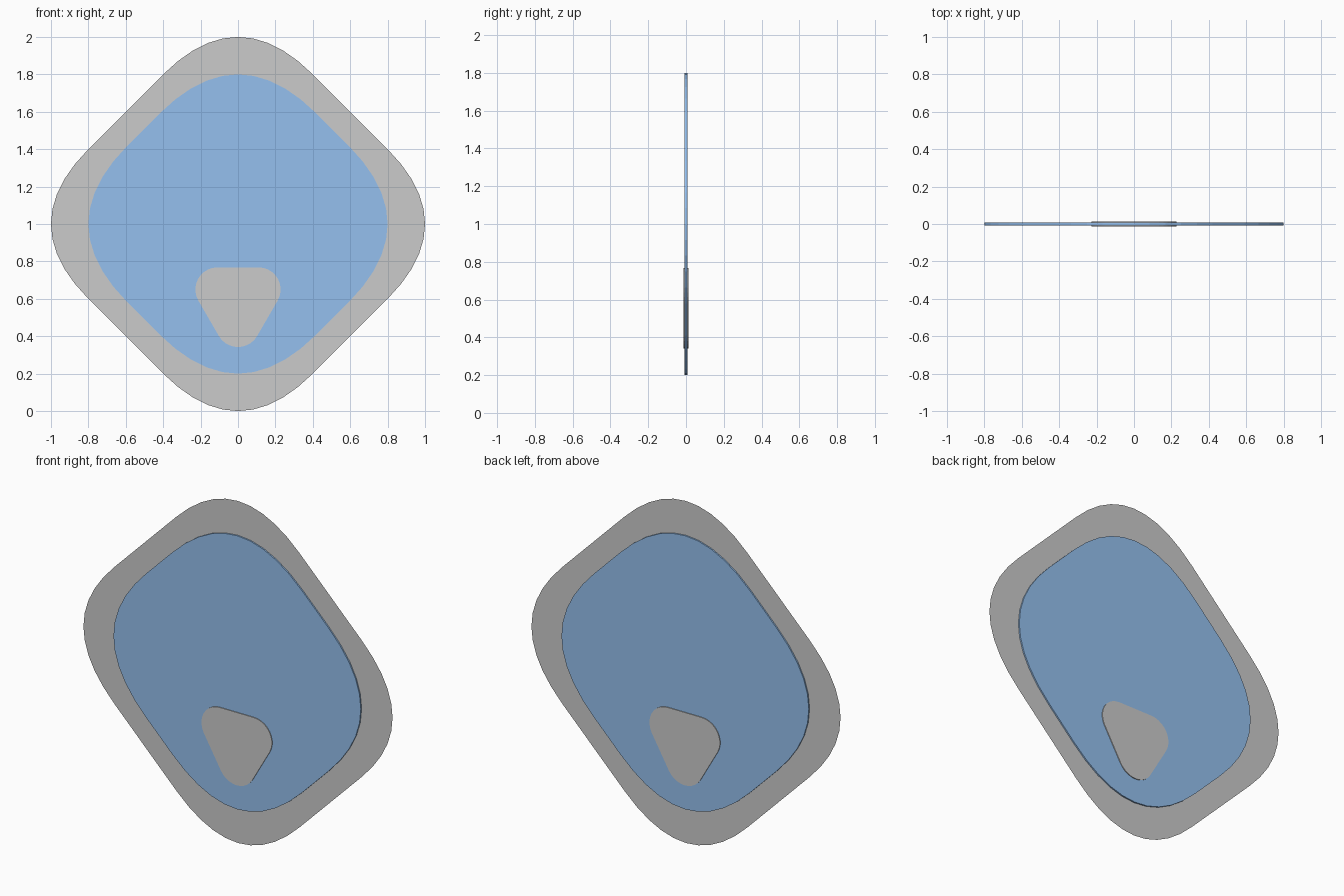
import bpy, bmesh
from math import sin, cos, radians
from mathutils import Vector

if "Cube" in bpy.data.objects:
    bpy.data.objects.remove(bpy.data.objects["Cube"])


def rounded_diamond(reach, width, steps=10):
    """Diamond outline around z = 1 with quadratic-curve corners."""
    pts = []
    for k in range(4):
        out = Vector((sin(radians(90 * k)), cos(radians(90 * k))))
        side = Vector((out.y, -out.x))
        a = out * (reach - width) - side * width
        b = out * reach
        c = out * (reach - width) + side * width
        for i in range(steps + 1):
            t = i / steps
            p = a * (1 - t) ** 2 + b * 2 * t * (1 - t) + c * t * t
            pts.append((p.x, p.y + 1))
    return pts


def rounded_triangle(centres, radius, steps=10):
    """Downward triangle; each corner sweeps 120 degrees clockwise."""
    pts = []
    for (cx, cz), start in centres:
        for i in range(steps + 1):
            a = radians(start - 120 * i / steps)
            pts.append((cx + radius * cos(a), cz + radius * sin(a)))
    return pts


def plate(name, outline, half, mat=None):
    """Flat sheet when half is 0, otherwise a slab centred on y = 0."""
    bm = bmesh.new()
    face = bm.faces.new([bm.verts.new((x, -half, z)) for x, z in reversed(outline)])
    if half:
        geo = bmesh.ops.extrude_face_region(bm, geom=[face], use_keep_orig=True)
        moved = [v for v in geo["geom"] if isinstance(v, bmesh.types.BMVert)]
        bmesh.ops.translate(bm, verts=moved, vec=(0, 2 * half, 0))
        bmesh.ops.recalc_face_normals(bm, faces=bm.faces)
    mesh = bpy.data.meshes.new(name)
    bm.to_mesh(mesh)
    bm.free()
    obj = bpy.data.objects.new(name, mesh)
    bpy.context.collection.objects.link(obj)
    if mat:
        mesh.materials.append(mat)
    return obj


blue = bpy.data.materials.new("blue")
blue.diffuse_color = (0.30, 0.53, 0.86, 1)
blue.use_nodes = True
blue.node_tree.nodes["Principled BSDF"].inputs["Base Color"].default_value = blue.diffuse_color

# Paper-thin grey backing that forms the border
plate("border_sheet", rounded_diamond(1.2, 0.4), 0)

# Blue panel standing proud on both sides
plate("blue_panel", rounded_diamond(1.01, 0.42), 0.008, blue)

# Grey rounded triangle near the bottom
corners = [((0.11, 0.65), 90), ((0, 0.46), -30), ((-0.11, 0.65), -150)]
plate("triangle_badge", rounded_triangle(corners, 0.118), 0.0125)
